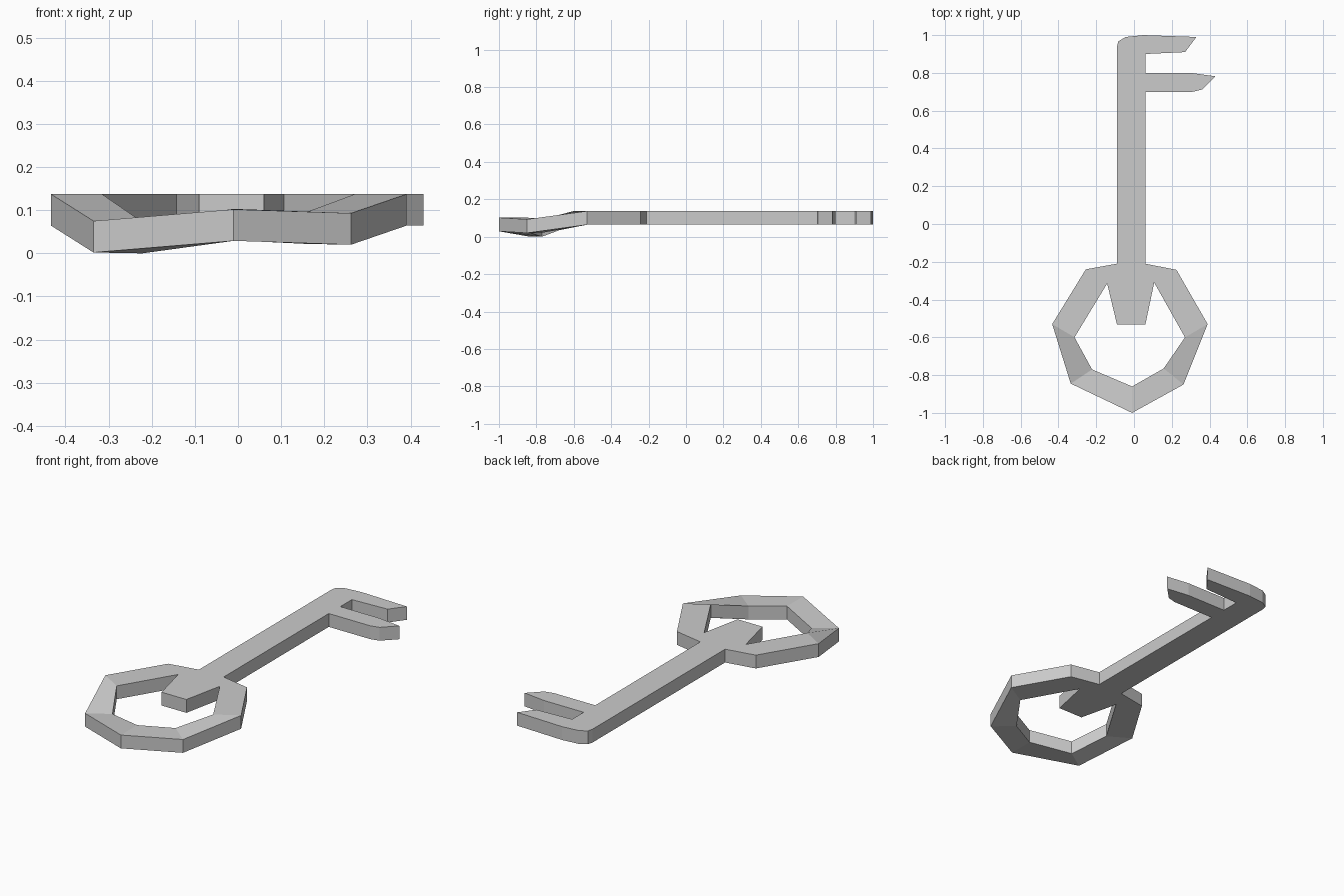
import bpy, bmesh

if "Cube" in bpy.data.objects:
    bpy.data.objects.remove(bpy.data.objects["Cube"])

TOP, THICK = 0.137, 0.073

# Ring of the bow: (outer point, inner point), bent down towards the end
ring = [((0.39, -0.53, TOP), (0.27, -0.60, TOP)),
        ((0.262, -0.85, 0.093), (0.157, -0.765, 0.095)),
        ((-0.01, -1.0, 0.102), (-0.01, -0.86, 0.103)),
        ((-0.335, -0.845, 0.075), (-0.222, -0.77, 0.073)),
        ((-0.433, -0.53, TOP), (-0.315, -0.60, TOP))]

# Flat outline: left shoulder, shaft, two teeth, right shoulder
outer = [(-0.255, -0.24), (-0.09, -0.21), (-0.09, 0.94), (-0.083, 0.967),
         (-0.045, 0.99), (0.05, 1.0), (0.33, 0.99), (0.27, 0.91),
         (0.06, 0.90), (0.06, 0.80), (0.30, 0.80), (0.43, 0.782),
         (0.36, 0.712), (0.31, 0.70), (0.06, 0.70), (0.06, -0.21),
         (0.225, -0.243)]
# Inner side of the shoulders with the tongue of the shaft
tongue = [(0.107, -0.31), (0.06, -0.533), (-0.09, -0.533), (-0.142, -0.315)]

bm = bmesh.new()
pairs = [(bm.verts.new(a), bm.verts.new(b)) for a, b in ring]
flat = lambda pts: [bm.verts.new((x, y, TOP)) for x, y in pts]

# Top surface: one flat plate plus the four bent ring segments
bm.faces.new([pairs[-1][0], *flat(outer), *pairs[0], *flat(tongue), pairs[-1][1]])
for (a, b), (c, d) in zip(pairs, pairs[1:]):
    bm.faces.new([a, c, d, b])
bmesh.ops.recalc_face_normals(bm, faces=bm.faces)

# Thickness: pull a copy of the surface straight down
res = bmesh.ops.extrude_face_region(bm, geom=bm.faces[:], use_keep_orig=True)
low = [g for g in res["geom"] if isinstance(g, bmesh.types.BMVert)]
bmesh.ops.translate(bm, verts=low, vec=(0, 0, -THICK))
low_z = min(v.co.z for v in bm.verts)
bmesh.ops.translate(bm, verts=bm.verts[:], vec=(0, 0, -low_z))
bmesh.ops.recalc_face_normals(bm, faces=bm.faces)

mesh = bpy.data.meshes.new("key")
bm.to_mesh(mesh)
bm.free()
bpy.context.collection.objects.link(bpy.data.objects.new("key", mesh))
